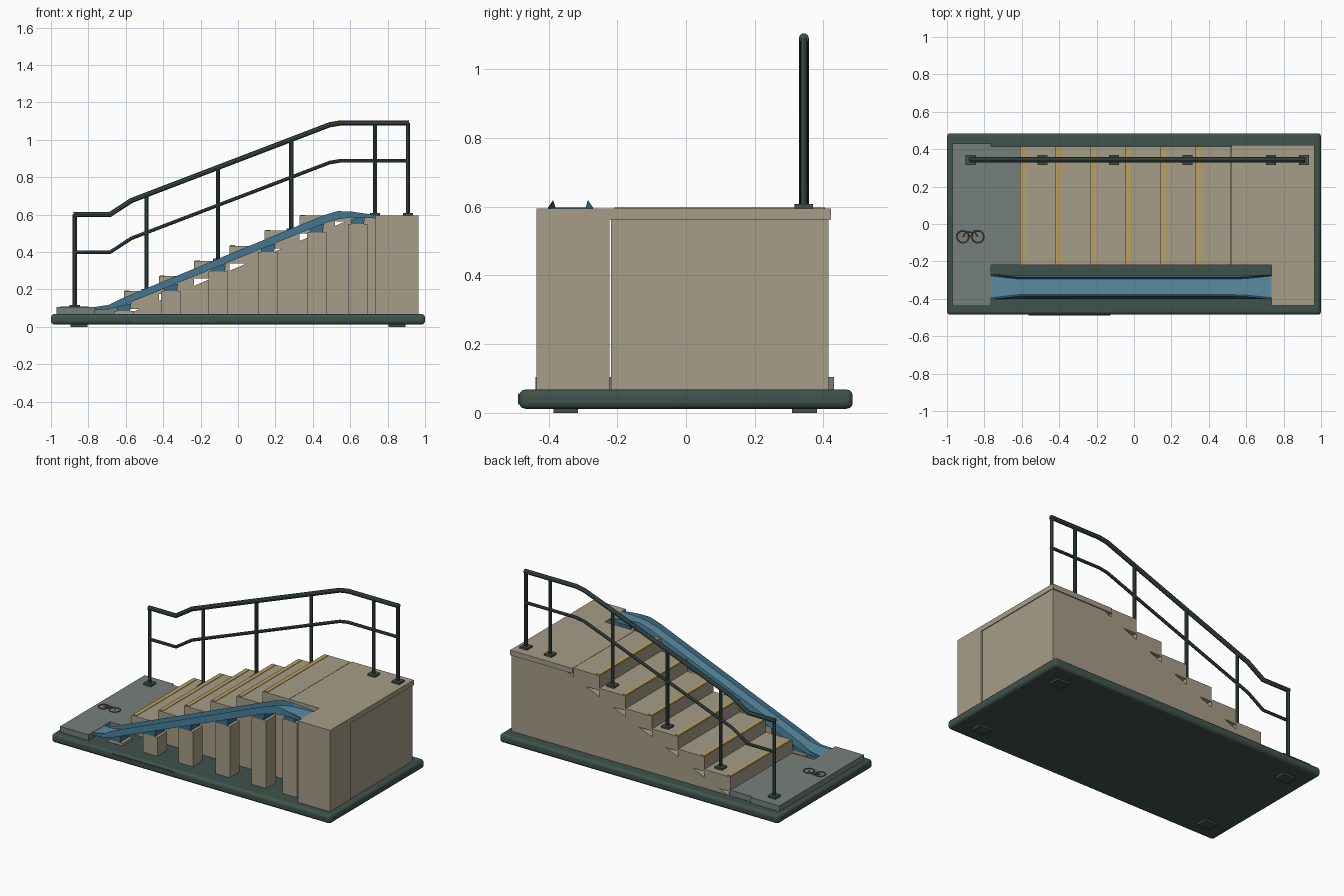
import bpy
import bmesh
from math import cos, sin, pi
from mathutils import Vector

cube = bpy.data.objects.get("Cube")
if cube:
    bpy.data.objects.remove(cube)


def material(name, r, g, b):
    m = bpy.data.materials.new(name)
    m.use_nodes = True
    m.diffuse_color = (r, g, b, 1)
    m.node_tree.nodes["Principled BSDF"].inputs["Base Color"].default_value = (r, g, b, 1)
    return m


CONCRETE = material("warm concrete", .39, .34, .245)
GREEN = material("dark green", .05, .085, .07)
GREY = material("landing grey", .18, .215, .2)
BLUE = material("channel blue", .1, .26, .36)
DEEP_BLUE = material("deep blue", .045, .15, .235)
YELLOW = material("nosing yellow", .5, .35, .12)
BROWN = material("symbol brown", .11, .08, .055)


def finish(name, bm, *mats):
    bmesh.ops.recalc_face_normals(bm, faces=bm.faces)
    mesh = bpy.data.meshes.new(name)
    bm.to_mesh(mesh)
    bm.free()
    for m in mats:
        mesh.materials.append(m)
    ob = bpy.data.objects.new(name, mesh)
    bpy.context.scene.collection.objects.link(ob)
    return ob


def prism(name, outline, axis, lo, hi, mat):
    """Extrude an outline: (x, z) pairs along y, or (x, y) pairs along z."""
    bm = bmesh.new()
    put = (lambda p, t: (p[0], t, p[1])) if axis == "y" else (lambda p, t: (p[0], p[1], t))
    face = bm.faces.new([bm.verts.new(put(p, lo)) for p in outline])
    new = bmesh.ops.extrude_face_region(bm, geom=[face])["geom"]
    shift = Vector(put((0, 0), hi - lo))
    bmesh.ops.translate(bm, vec=shift, verts=[v for v in new if isinstance(v, bmesh.types.BMVert)])
    return finish(name, bm, mat)


def box(name, x, y, z, mat):
    outline = [(x[0], y[0]), (x[1], y[0]), (x[1], y[1]), (x[0], y[1])]
    return prism(name, outline, "z", z[0], z[1], mat)


def smooth(ob):
    bpy.ops.object.select_all(action="DESELECT")
    ob.select_set(True)
    bpy.context.view_layer.objects.active = ob
    bpy.ops.object.shade_smooth_by_angle()


def tube(name, points, radius, mat, closed=False):
    """Round bar along a path, turned into a mesh."""
    curve = bpy.data.curves.new(name, "CURVE")
    curve.dimensions = "3D"
    curve.bevel_depth = radius
    curve.bevel_resolution = 3
    curve.use_fill_caps = True
    line = curve.splines.new("POLY")
    line.points.add(len(points) - 1)
    for p, co in zip(line.points, points):
        p.co = (*co, 1)
    line.use_cyclic_u = closed
    curve.materials.append(mat)
    ob = bpy.data.objects.new(name, curve)
    bpy.context.scene.collection.objects.link(ob)
    bpy.ops.object.select_all(action="DESELECT")
    ob.select_set(True)
    bpy.context.view_layer.objects.active = ob
    bpy.ops.object.convert(target="MESH")
    smooth(bpy.context.view_layer.objects.active)


# Base slab with rounded edges, and its feet
base = box("base", (-1, 1), (-.485, .485), (.012, .068), GREEN)
bevel = base.modifiers.new("rounded edges", "BEVEL")
bevel.width = .018
bevel.segments = 3
smooth(base)
for x in (-.85, .85):
    for y in (-.35, .345):
        box("foot", (x - .045, x + .045), (y - .036, y + .036), (0, .014), GREEN)
box("front_panel", (-.565, -.125), (-.489, -.484), (.024, .056), GREEN)

# Lower landing, narrowed beside the channel
BASE_TOP, LANDING = .068, .105
NEAR, FAR = -.218, .415
prism("lower_landing", [(-.97, -.438), (-.765, -.438), (-.765, NEAR), (-.6, NEAR),
                        (-.6, FAR), (-.765, FAR), (-.765, .43), (-.97, .43)],
      "z", BASE_TOP, LANDING, GREY)

# Sloped body under the stairs and the upper platform
prism("stair_body", [(-.59, BASE_TOP), (.58, .565), (.96, .565), (.96, BASE_TOP)],
      "y", NEAR, FAR, CONCRETE)
prism("platform_slab", [(.52, NEAR), (.735, NEAR), (.735, -.435), (.965, -.435),
                        (.965, .422), (.52, .422)], "z", .562, .595, CONCRETE)
box("platform_side_block", (.735, .965), (-.435, -.222), (BASE_TOP, .562), CONCRETE)

# Steps with yellow nosing strips
RUN, RISE, STEP_X, STEP_Z = .188, .081, -.61, .19


def step_top(i):
    return STEP_Z + RISE * i


for i in range(6):
    x, top = STEP_X + RUN * i, step_top(i)
    box("step", (x, x + RUN), (NEAR, FAR), (max(BASE_TOP, top - .095), top), CONCRETE)
    box("nosing_strip", (x + .004, x + .031), (NEAR + .01, FAR - .01),
        (top - .002, top + .003), YELLOW)

# Channel: a shallow trough with raised lips that fade out at both ends
MID = -.336
path = [  # x, floor height, lip height, floor half width
    (-.765, .103, .003, .058), (-.69, .107, .01, .05), (-.62, .126, .026, .042),
    (.46, .567, .03, .042), (.53, .588, .03, .042), (.6, .597, .02, .044),
    (.735, .594, .003, .058)]
bm = bmesh.new()
rings = []
for x, z, lip, half in path:
    section = [(-.064, -.014), (-half - .008, lip), (-half, 0),
               (half, 0), (half + .008, lip), (.064, -.014)]
    rings.append([bm.verts.new((x, MID + y, z + h)) for y, h in section])
for a, b in zip(rings, rings[1:]):
    for j in range(6):
        k = (j + 1) % 6
        f = bm.faces.new((a[j], a[k], b[k], b[j]))
        f.material_index = 0 if j == 2 else 1
for end in (rings[0], rings[-1]):
    bm.faces.new(end).material_index = 1
finish("channel", bm, BLUE, DEEP_BLUE)

# Pillars and blue brackets carrying the channel
for x, top, floor in ((-.61, .085, .126), (-.36, .19, .23), (-.105, .295, .335),
                      (.16, .4, .443), (.42, .505, .55), (.64, .55, .595)):
    box("pillar", (x - .052, x + .052), (MID - .05, MID + .05), (BASE_TOP, top), CONCRETE)
    prism("bracket", [(x - .033, top), (x + .033, top), (x + .04, floor), (x - .04, floor - .022)],
          "y", MID - .05, MID + .05, DEEP_BLUE)

# Handrail: two rails, posts and foot plates
RAIL_Y = .343


def rail_path(z):
    return [(x, RAIL_Y, z + h) for x, h in
            ((-.88, 0), (-.685, 0), (-.57, .075), (.49, .48), (.55, .49), (.915, .49))]


tube("top_rail", rail_path(.6), .0145, GREEN)
tube("middle_rail", rail_path(.398), .01, GREEN)
for x, bottom, top in ((-.873, LANDING, .6), (-.49, step_top(0), .695),
                       (-.107, step_top(2), .85), (.285, step_top(4), 1),
                       (.733, step_top(5), 1.09), (.908, step_top(5), 1.09)):
    tube("post", [(x, RAIL_Y, bottom), (x, RAIL_Y, top)], .011, GREEN)
    box("post_plate", (x - .027, x + .027), (RAIL_Y - .027, RAIL_Y + .027),
        (bottom, bottom + .012), GREEN)

# Painted cycle mark on the lower landing
MARK_Z, MARK_Y = LANDING + .001, -.068
for cx in (-.915, -.835):
    tube("mark_wheel", [(cx + .032 * cos(a * pi / 12), MARK_Y + .032 * sin(a * pi / 12), MARK_Z)
                        for a in range(24)], .003, BROWN, True)
frame = [(-.915, 0), (-.897, .025), (-.852, .025), (-.88, 0), (-.915, 0)]
tube("mark_frame", [(x, MARK_Y + y, MARK_Z) for x, y in frame], .0025, BROWN)
tube("mark_fork", [(-.835, MARK_Y, MARK_Z), (-.856, MARK_Y + .034, MARK_Z)], .0025, BROWN)
